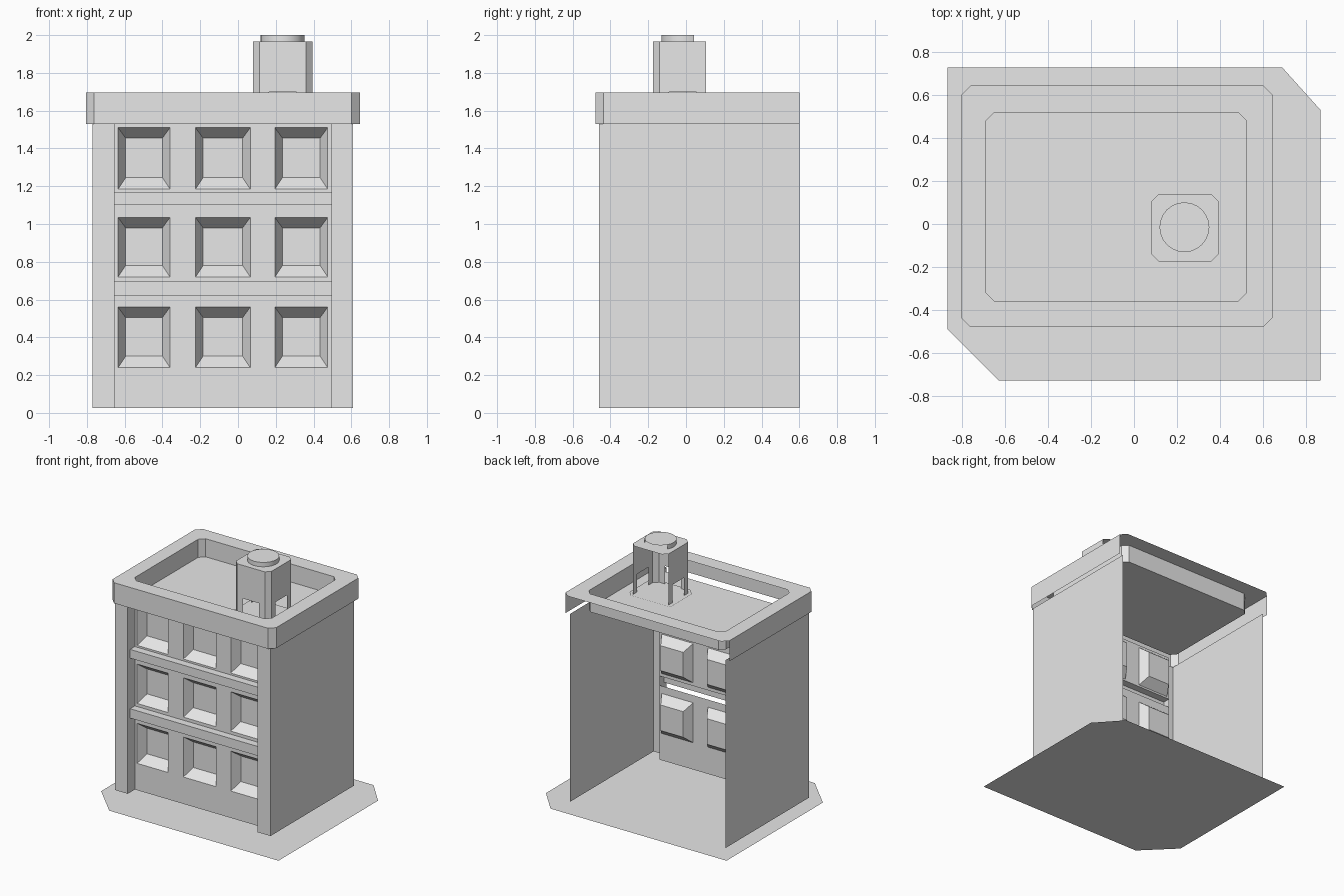
import bpy
import bmesh
import math
from mathutils import Vector

cube = bpy.data.objects.get("Cube")
if cube:
    bpy.data.objects.remove(cube, do_unlink=True)

GREY = (0.8, 0.8, 0.8, 1.0)
plaster = bpy.data.materials.new("plain grey")
plaster.use_nodes = True
plaster.diffuse_color = GREY
plaster.node_tree.nodes["Principled BSDF"].inputs["Base Color"].default_value = GREY


def add_face(bm, *points):
    return bm.faces.new([bm.verts.new(p) for p in points])


def finish(bm, name):
    bmesh.ops.remove_doubles(bm, verts=bm.verts, dist=0.0005)
    mesh = bpy.data.meshes.new(name)
    bm.to_mesh(mesh)
    bm.free()
    mesh.materials.append(plaster)
    obj = bpy.data.objects.new(name, mesh)
    bpy.context.collection.objects.link(obj)
    return obj


def octagon(x0, x1, y0, y1, c):
    """Chamfered rectangle, counter-clockwise; edge 0 is -x, 2 front, 4 +x, 6 back."""
    return [(x0, y1 - c), (x0, y0 + c), (x0 + c, y0), (x1 - c, y0),
            (x1, y0 + c), (x1, y1 - c), (x1 - c, y1), (x0 + c, y1)]


def strip(bm, p, q, z0, z1):
    """Upright panel between two plan points."""
    add_face(bm, (*p, z0), (*q, z0), (*q, z1), (*p, z1))


def cap(bm, outline, z):
    add_face(bm, *[(*p, z) for p in outline])


def ground_sheet(name, cx, cy, s, z):
    """Flat sheet with two opposite corners cut off."""
    pts = [(-.87, .73), (-.87, -.49), (-.63, -.73), (.87, -.73), (.87, .53), (.69, .73)]
    bm = bmesh.new()
    cap(bm, [(cx + s * x, cy + s * y) for x, y in pts], z)
    finish(bm, name)


BOTTOM, WALL_TOP, TOP, ROOF = .025, 1.53, 1.695, 1.55
X0, X1, FRONT, BACK = -.77, .61, -.46, .60
RECESS, LEDGE, PANE = -.37, -.43, -.30
PILLAR = .115

ground_sheet("ground_sheet", 0, 0, 1, 0)

# Side walls, each with its front pillar and the return into the recess
for name, x, inward in (("right_wall", X0, 1), ("left_wall", X1, -1)):
    bm = bmesh.new()
    inner = x + inward * PILLAR
    path = [(x, BACK), (x, FRONT), (inner, FRONT), (inner, RECESS)]
    if inward < 0:
        path.reverse()
    for p, q in zip(path, path[1:]):
        strip(bm, p, q, BOTTOM, WALL_TOP)
    finish(bm, name)

# Recessed front wall: bays with splayed windows, and projecting ledges
xs = [X0 + PILLAR, -.635, -.36, -.225, .065, .195, .475, X1 - PILLAR]
zs = [BOTTOM, .24, .56, .62, .695, .72, 1.035, 1.10, 1.17, 1.185, 1.51, WALL_TOP]
WINDOW_ROWS, LEDGE_ROWS = (1, 5, 9), (3, 7)
bm = bmesh.new()
for r, (z0, z1) in enumerate(zip(zs, zs[1:])):
    if r in LEDGE_ROWS:
        a, b = xs[0], xs[-1]
        strip(bm, (a, LEDGE), (b, LEDGE), z0, z1)
        add_face(bm, (a, LEDGE, z1), (b, LEDGE, z1), (b, RECESS, z1), (a, RECESS, z1))
        continue
    for c, (a, b) in enumerate(zip(xs, xs[1:])):
        if r in WINDOW_ROWS and c % 2:
            rim = [(a, RECESS, z0), (b, RECESS, z0), (b, RECESS, z1), (a, RECESS, z1)]
            l, h, lo, hi = a + .04, b - .04, z0 + .06, z1 - .055
            pane = [(l, PANE, lo), (h, PANE, lo), (h, PANE, hi), (l, PANE, hi)]
            add_face(bm, *pane)
            for i in range(4):
                j = (i + 1) % 4
                add_face(bm, rim[i], rim[j], pane[j], pane[i])
        else:
            strip(bm, (a, RECESS), (b, RECESS), z0, z1)
finish(bm, "front_wall")

# Parapet: flat top ring, outer band without a back, inner lining without a front
outer = octagon(-.805, .645, -.48, .645, .043)
inner = octagon(-.69, .525, -.36, .52, .04)
bm = bmesh.new()
for i in range(8):
    j = (i + 1) % 8
    add_face(bm, (*outer[i], TOP), (*outer[j], TOP), (*inner[j], TOP), (*inner[i], TOP))
    if i < 5:
        strip(bm, outer[i], outer[j], WALL_TOP, TOP)
    if i == 0 or i > 3:
        strip(bm, inner[j], inner[i], ROOF, TOP)
finish(bm, "parapet")

bm = bmesh.new()
cap(bm, inner, ROOF)
finish(bm, "roof")

# Rooftop tank on four corner legs, open at the back
ground_sheet("tank_sheet", .245, -.035, .225, ROOF + .006)
TANK_BOTTOM, TANK_TOP, LEG = 1.70, 1.965, .05
body = octagon(.08, .395, -.175, .14, .035)
bm = bmesh.new()
cap(bm, body, TANK_TOP)
legs = bmesh.new()
for i in range(5):
    p, q = Vector(body[i]), Vector(body[i + 1])
    strip(bm, p, q, TANK_BOTTOM, TANK_TOP)
    if i % 2:
        strip(legs, p, q, ROOF + .006, TANK_BOTTOM)
    else:
        step = (q - p).normalized() * LEG
        strip(legs, p, p + step, ROOF + .006, TANK_BOTTOM)
        strip(legs, q - step, q, ROOF + .006, TANK_BOTTOM)
finish(bm, "tank")
finish(legs, "tank_legs")

# Round lid, its rim open at the back
SIDES, RADIUS, LID_TOP = 24, .116, 2.0
circle = [(.235 + RADIUS * math.cos(math.tau * i / SIDES),
           -.015 + RADIUS * math.sin(math.tau * i / SIDES)) for i in range(SIDES)]
bm = bmesh.new()
cap(bm, circle, LID_TOP)
for p, q in zip(circle, circle[1:] + circle[:1]):
    if max(p[1], q[1]) < .06:
        strip(bm, p, q, TANK_TOP, LID_TOP)
lid = finish(bm, "tank_lid")
bpy.ops.object.select_all(action='DESELECT')
lid.select_set(True)
bpy.context.view_layer.objects.active = lid
bpy.ops.object.shade_smooth_by_angle(angle=math.radians(30))
